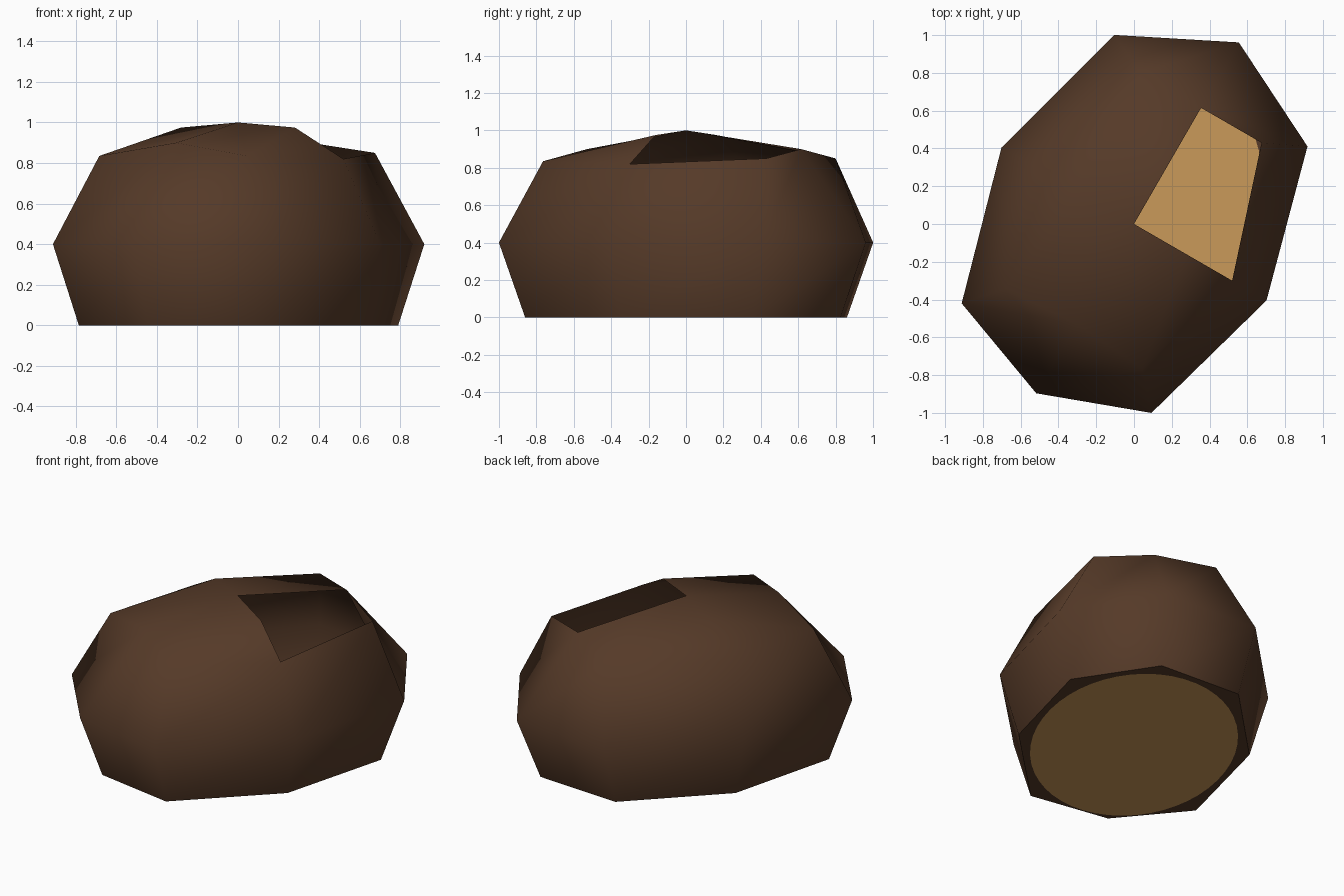
import bpy, bmesh, math
from mathutils import Matrix

if "Cube" in bpy.data.objects:
    bpy.data.objects.remove(bpy.data.objects["Cube"])

def material(name, rgb):
    m = bpy.data.materials.new(name)
    m.diffuse_color = (*rgb, 1)
    m.use_nodes = True
    m.node_tree.nodes["Principled BSDF"].inputs["Base Color"].default_value = m.diffuse_color
    return m

BROWN = material("dark brown", (0.091, 0.042, 0.021))
TAN = material("tan", (0.59, 0.32, 0.10))
TURN = Matrix.Rotation(math.radians(-30), 4, 'Z')   # long axis leans to the right

def finish(name, bm, mats, smooth):
    bm.transform(TURN)
    for f in bm.faces:
        f.smooth = smooth
    me = bpy.data.meshes.new(name)
    bm.to_mesh(me)
    bm.free()
    for m in mats:
        me.materials.append(m)
    ob = bpy.data.objects.new(name, me)
    bpy.context.collection.objects.link(ob)
    return ob

def ring(side, corner_f, corner_b, back, front, k=1.0):
    """Eight points, counter-clockwise from +x: sides, corners and ends."""
    (cx, cy, cz), (fx, fy, fz) = corner_b, corner_f
    sx, sz = side
    pts = [(sx, 0, sz), (cx, cy, cz), (0, *back), (-cx, cy, cz),
           (-sx, 0, sz), (-fx, fy, fz), (0, *front), (fx, fy, fz)]
    return [(x * k, y * k, z) for x, y, z in pts]

base = ring((.81, 0), (.58, -.82, 0), (.59, .815, 0), (1.11, 0), (-1.035, 0), .86)
belly = ring((.81, .4), (.58, -.82, .4), (.59, .815, .4), (1.11, .4), (-1.035, .4))
eave = ring((.6, .82), (.42, -.64, .835), (.37, .71, .85), (.71, .9), (-.61, .9))

# Domed shell: two bands of walls and a roof of four quarters, one left open
bm = bmesh.new()
rows = [[bm.verts.new(p) for p in r] for r in (base, belly, eave)]
for lo, hi in zip(rows, rows[1:]):
    for i in range(8):
        j = (i + 1) % 8
        bm.faces.new((lo[i], lo[j], hi[j], hi[i]))
top = rows[2]
apex = bm.verts.new((0, 0, 1))
mid = {0: bm.verts.new((.324, 0, .975)), 4: bm.verts.new((-.324, 0, .975))}
for s, c, e in ((4, 3, 2), (4, 5, 6), (0, 7, 6)):   # side, corner, end
    bm.faces.new((apex, mid[s], top[c], top[e]))
    bm.faces.new((mid[s], top[s], top[c]))
bmesh.ops.recalc_face_normals(bm, faces=bm.faces)
finish("dome_shell", bm, [BROWN], True)

# Floor: tan oval surrounded by a brown rim out to the wall
bm = bmesh.new()
outer, inner = [], []
for i in range(8):
    a, b = base[i], base[(i + 1) % 8]
    for k in range(6):
        t = k / 6
        x, y = a[0] + (b[0] - a[0]) * t, a[1] + (b[1] - a[1]) * t
        ang = math.atan2(y / .86, x / .62)
        outer.append(bm.verts.new((x, y, 0)))
        inner.append(bm.verts.new((.61 * math.cos(ang), .85 * math.sin(ang), 0)))
n = len(outer)
bm.faces.new(inner).material_index = 1
for i in range(n):
    j = (i + 1) % n
    bm.faces.new((outer[i], outer[j], inner[j], inner[i]))
finish("floor", bm, [BROWN, TAN], False)
